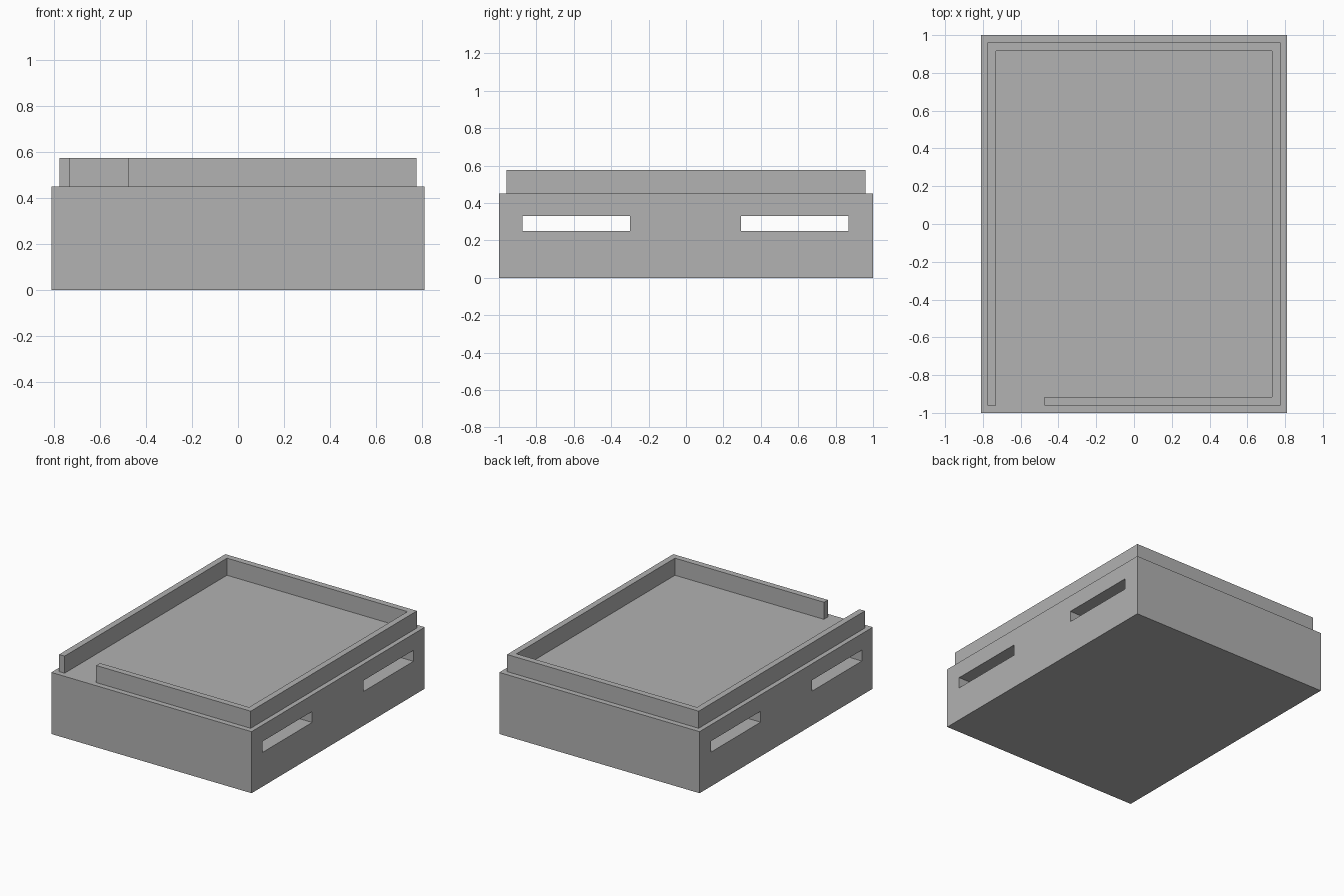
import bpy
import bmesh

default = bpy.data.objects.get("Cube")
if default:
    bpy.data.objects.remove(default, do_unlink=True)

grey = bpy.data.materials.new("plain_grey")
grey.use_nodes = True
grey.diffuse_color = (0.445, 0.445, 0.445, 1)
grey.node_tree.nodes["Principled BSDF"].inputs["Base Color"].default_value = grey.diffuse_color


def prism(name, outline, z0, z1):
    """Extrude a flat outline (counter-clockwise) from z0 up to z1."""
    bm = bmesh.new()
    base = bm.faces.new([bm.verts.new((x, y, z0)) for x, y in outline])
    top = bmesh.ops.extrude_face_region(bm, geom=[base], use_keep_orig=True)["geom"]
    for v in top:
        if isinstance(v, bmesh.types.BMVert):
            v.co.z = z1
    bmesh.ops.recalc_face_normals(bm, faces=bm.faces)
    mesh = bpy.data.meshes.new(name)
    bm.to_mesh(mesh)
    bm.free()
    mesh.materials.append(grey)
    obj = bpy.data.objects.new(name, mesh)
    bpy.context.collection.objects.link(obj)
    return obj


def rectangle(x0, x1, y0, y1):
    return [(x0, y0), (x1, y0), (x1, y1), (x0, y1)]


W, BASE_TOP, RIM_TOP = 0.81, 0.45, 0.575

# Solid base block
base = prism("base", rectangle(-W, W, -1, 1), 0, BASE_TOP)

# Two slots running through from side to side
for side, y0, y1 in (("front", -0.875, -0.30), ("back", 0.295, 0.87)):
    cutter = prism(side + "_slot_cutter", rectangle(-1, 1, y0, y1), 0.25, 0.33)
    cutter.hide_render = True
    cut = base.modifiers.new(side + "_slot", "BOOLEAN")
    cut.operation = "DIFFERENCE"
    cut.solver = "EXACT"
    cut.object = cutter
    bpy.context.view_layer.objects.active = base
    bpy.ops.object.modifier_apply(modifier=cut.name)
    bpy.data.objects.remove(cutter, do_unlink=True)

# Raised rim, open at the right end of the front
ox, oy, ix, iy, gap = 0.775, 0.96, 0.73, 0.915, -0.475
prism("rim", [(gap, -oy), (ox, -oy), (ox, oy), (-ox, oy), (-ox, -oy), (-ix, -oy),
              (-ix, iy), (ix, iy), (ix, -iy), (gap, -iy)], BASE_TOP, RIM_TOP)
